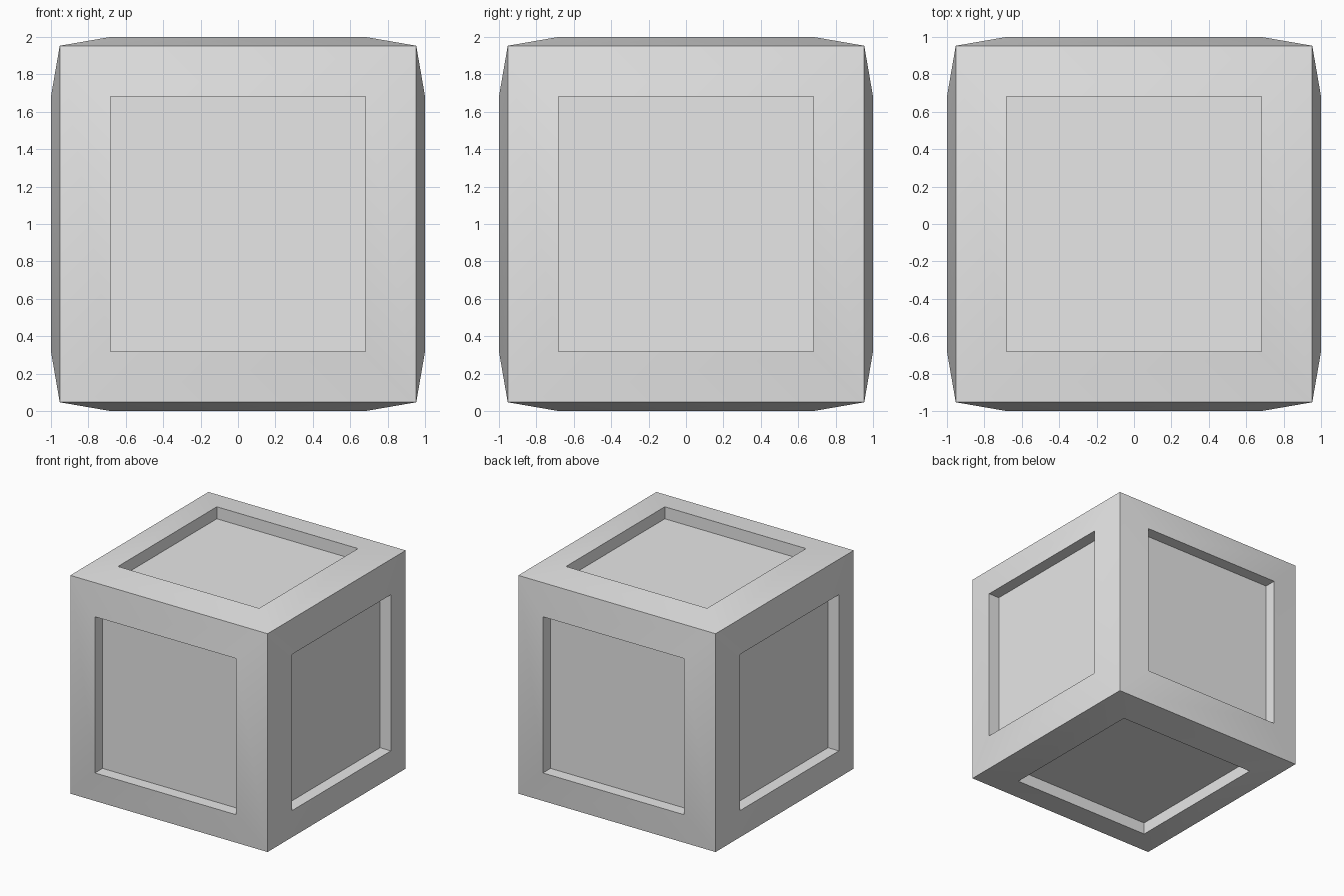
import bpy
import bmesh
import math

old = bpy.data.objects.get("Cube")
if old:
    bpy.data.objects.remove(old, do_unlink=True)

EDGE = 0.953     # half width at the outer edges
PANEL = 0.682    # half width of the sunken panels
BULGE = 1 - EDGE # how far the frames rise towards the panels
RECESS = 0.105   # panel depth below the frame lip

# Plain grey material
grey = bpy.data.materials.new("light_grey")
grey.use_nodes = True
colour = (0.8, 0.8, 0.8, 1)
grey.diffuse_color = colour
grey.node_tree.nodes["Principled BSDF"].inputs["Base Color"].default_value = colour

# Crate body: cube with sloping frames and a sunken panel on every side
bm = bmesh.new()
bmesh.ops.create_cube(bm, size=2 * EDGE)
sides = bm.faces[:]
bmesh.ops.inset_individual(bm, faces=sides, thickness=EDGE - PANEL,
                           depth=BULGE, use_even_offset=True)
bmesh.ops.inset_individual(bm, faces=sides, thickness=0, depth=-RECESS,
                           use_even_offset=True)
bmesh.ops.translate(bm, verts=bm.verts, vec=(0, 0, 1))

mesh = bpy.data.meshes.new("crate")
bm.to_mesh(mesh)
bm.free()
mesh.materials.append(grey)
crate = bpy.data.objects.new("crate", mesh)
bpy.context.collection.objects.link(crate)

# Soft frames, crisp corners and lips
bpy.ops.object.select_all(action="DESELECT")
crate.select_set(True)
bpy.context.view_layer.objects.active = crate
bpy.ops.object.shade_smooth_by_angle(angle=math.radians(30))
